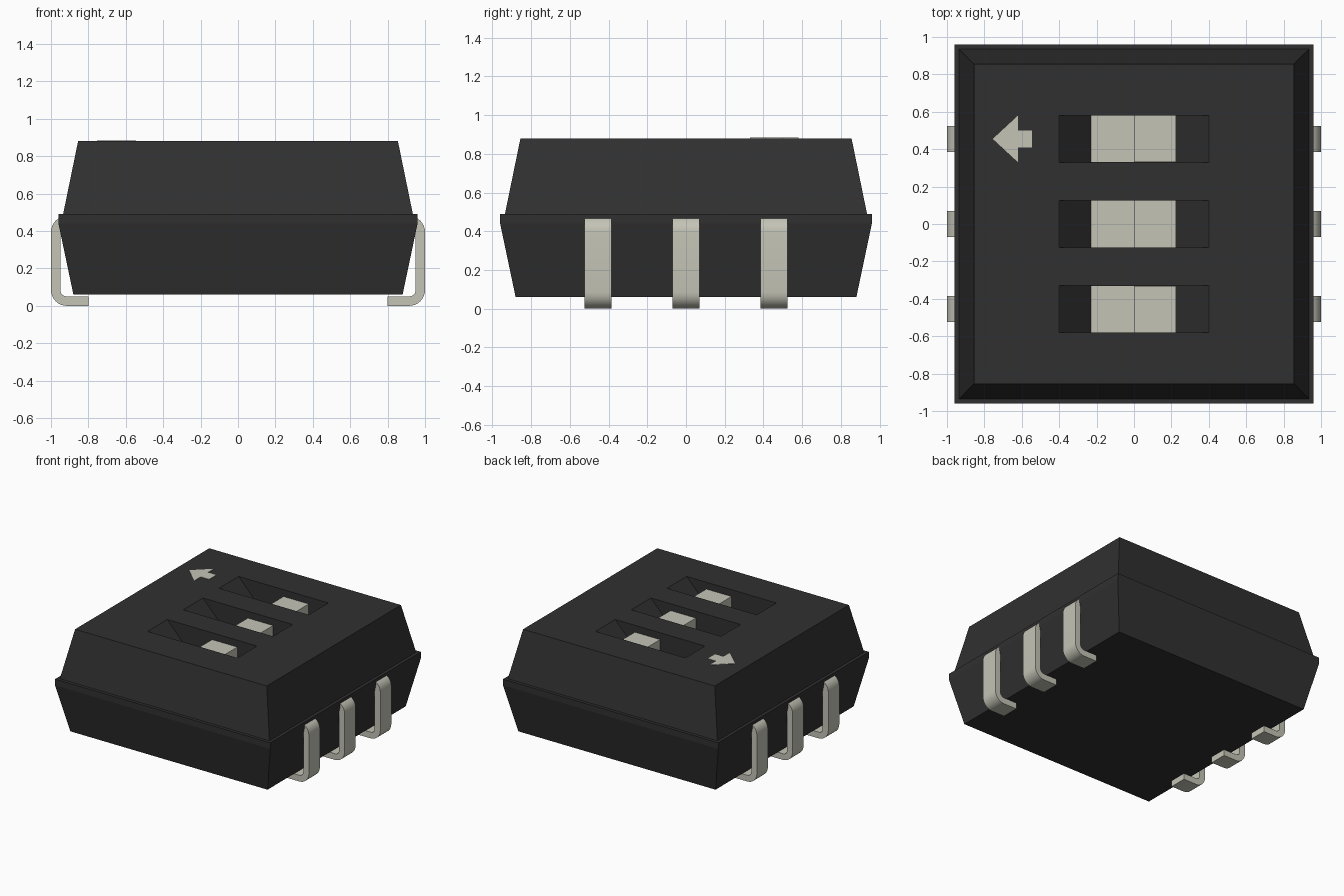
import bpy, bmesh, math
from mathutils import Vector

if "Cube" in bpy.data.objects:
    bpy.data.objects.remove(bpy.data.objects["Cube"], do_unlink=True)


def material(name, rgb):
    m = bpy.data.materials.new(name)
    m.use_nodes = True
    m.diffuse_color = (*rgb, 1)
    m.node_tree.nodes["Principled BSDF"].inputs["Base Color"].default_value = (*rgb, 1)
    return m


BLACK = material("black plastic", (0.03, 0.03, 0.03))
PALE = material("pale grey", (0.55, 0.55, 0.47))
ROWS = (-0.455, 0, 0.455)
TOP = 0.88


def finish(name, bm, mat):
    bmesh.ops.recalc_face_normals(bm, faces=bm.faces)
    mesh = bpy.data.meshes.new(name)
    bm.to_mesh(mesh)
    bm.free()
    mesh.materials.append(mat)
    ob = bpy.data.objects.new(name, mesh)
    bpy.context.collection.objects.link(ob)
    return ob


def extrude(name, points, direction, mat):
    """Extrude a closed outline of 3D points along a direction."""
    bm = bmesh.new()
    face = bm.faces.new([bm.verts.new(p) for p in points])
    out = bmesh.ops.extrude_face_region(bm, geom=[face])
    bmesh.ops.translate(bm, vec=direction,
                        verts=[v for v in out["geom"] if isinstance(v, bmesh.types.BMVert)])
    return finish(name, bm, mat)


def side_profile(name, xz, y, width, mat):
    return extrude(name, [(x, y - width / 2, z) for x, z in xz], (0, width, 0), mat)


def arc(cx, cz, r, start, end, steps=8):
    return [(cx + r * math.cos(math.radians(start + (end - start) * i / steps)),
             cz + r * math.sin(math.radians(start + (end - start) * i / steps)))
            for i in range(steps + 1)]


# Tapered housing with a thin lip round the middle
bm = bmesh.new()
rings = []
for half, z in ((0.88, 0.06), (0.96, 0.44), (0.96, 0.49), (0.935, 0.49), (0.855, TOP)):
    rings.append([bm.verts.new((sx * half, sy * half, z))
                  for sx, sy in ((-1, -1), (1, -1), (1, 1), (-1, 1))])
for low, high in zip(rings, rings[1:]):
    for i in range(4):
        j = (i + 1) % 4
        bm.faces.new((low[i], low[j], high[j], high[i]))
bm.faces.new(rings[0])
bm.faces.new(rings[-1])
housing = finish("housing", bm, BLACK)

# Slots with sloping ends, each holding a stepped slider
FLOOR = 0.70
for n, y in enumerate(ROWS, 1):
    slot = [(-0.4, TOP), (-0.23, FLOOR), (0.225, FLOOR), (0.4, TOP), (0.4, 1), (-0.4, 1)]
    cutter = side_profile(f"slot_cutter_{n}", slot, y, 0.25, BLACK)
    cutter.hide_render = True
    cutter.hide_set(True)
    cut = housing.modifiers.new(f"slot {n}", "BOOLEAN")
    cut.operation = "DIFFERENCE"
    cut.solver = "EXACT"
    cut.object = cutter
    slider = [(-0.23, FLOOR - 0.02), (0.225, FLOOR - 0.02), (0.225, 0.825),
              (0, 0.825), (0, FLOOR + 0.004), (-0.23, FLOOR + 0.004)]
    side_profile(f"slider_{n}", slider, y, 0.249, PALE)

# Bent pins along both sides
R, T = 0.085, 0.05
lead = ([(0.80, 0)] + arc(1 - R, R, R, -90, 0) + arc(1 - R, 0.48 - R, R, 0, 90)
        + [(0.86, 0.48), (0.86, 0.48 - T)]
        + arc(1 - R, 0.48 - R, R - T, 90, 0) + arc(1 - R, R, R - T, 0, -90)
        + [(0.80, T)])
for side, sign in (("left", 1), ("right", -1)):
    for n, y in enumerate(ROWS, 1):
        pin = side_profile(f"{side}_pin_{n}", [(sign * x, z) for x, z in lead], y, 0.14, PALE)
        bpy.ops.object.select_all(action="DESELECT")
        pin.select_set(True)
        bpy.context.view_layer.objects.active = pin
        bpy.ops.object.shade_smooth_by_angle(angle=math.radians(30))

# Direction arrow on the top
half_arrow = [(-0.62, 0.125), (-0.62, 0.045), (-0.545, 0.045)]
outline = [(-0.755, 0)] + half_arrow + [(x, -y) for x, y in reversed(half_arrow)]
extrude("arrow_plate", [Vector((x, y + ROWS[2], TOP - 0.002)) for x, y in outline],
        (0, 0, 0.005), PALE)
